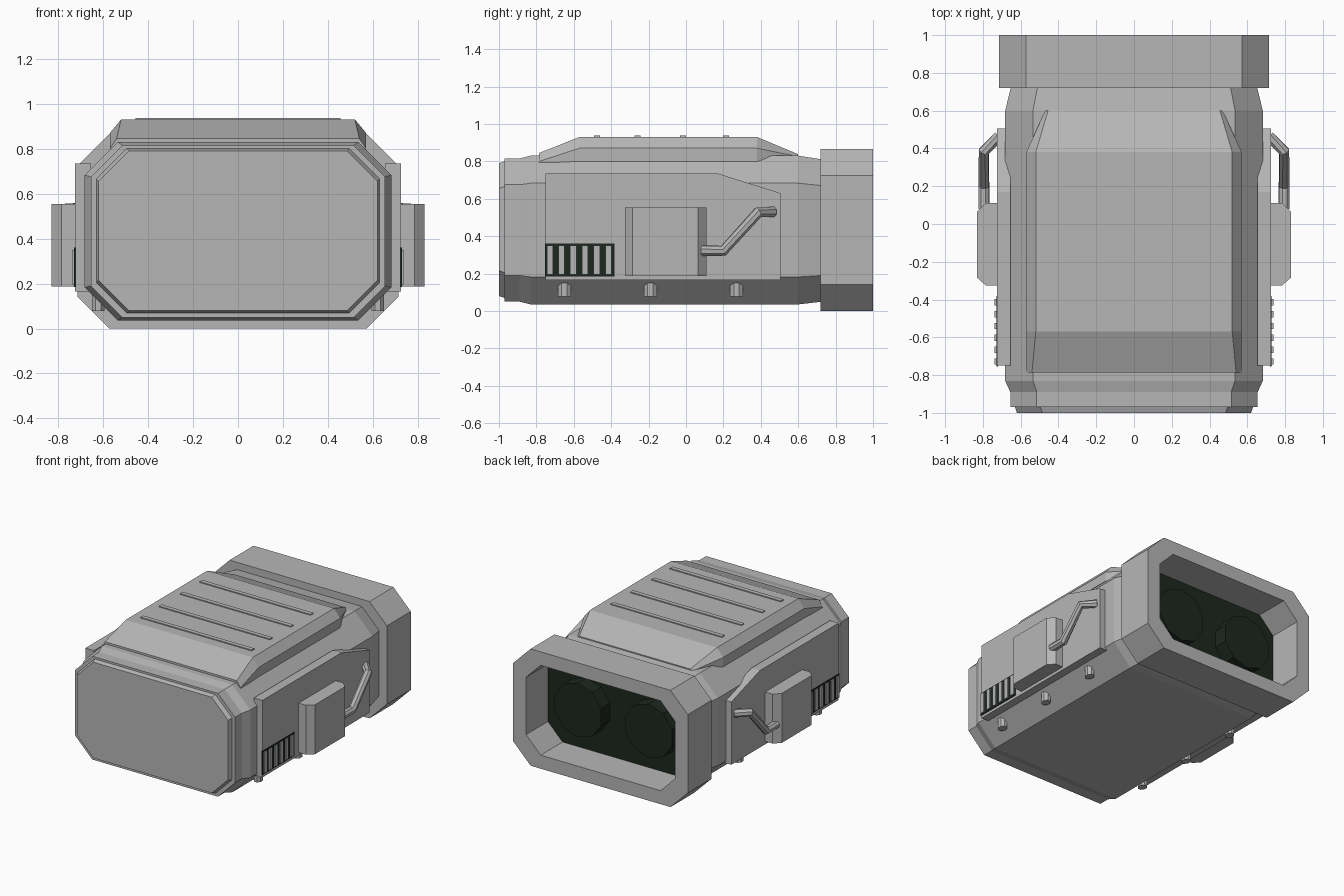
import bpy, bmesh, math
from mathutils import Vector

if "Cube" in bpy.data.objects:
    bpy.data.objects.remove(bpy.data.objects["Cube"])


def material(name, rgb):
    m = bpy.data.materials.new(name)
    m.diffuse_color = (*rgb, 1)
    m.use_nodes = True
    m.node_tree.nodes["Principled BSDF"].inputs["Base Color"].default_value = m.diffuse_color
    return m


GREY = material("hull grey", (0.47, 0.47, 0.47))
DARK = material("dark green", (0.012, 0.021, 0.013))


def finish(name, bm, mat):
    bmesh.ops.recalc_face_normals(bm, faces=bm.faces)
    me = bpy.data.meshes.new(name)
    bm.to_mesh(me)
    bm.free()
    me.materials.append(mat)
    ob = bpy.data.objects.new(name, me)
    bpy.context.collection.objects.link(ob)
    return ob


def loft(name, rings, mat=GREY):
    """Skin a list of equal-length point rings and cap both ends."""
    bm = bmesh.new()
    loops = [[bm.verts.new(p) for p in ring] for ring in rings]
    n = len(loops[0])
    for a, b in zip(loops, loops[1:]):
        for i in range(n):
            j = (i + 1) % n
            bm.faces.new((a[i], a[j], b[j], b[i]))
    bm.faces.new(loops[0])
    bm.faces.new(loops[-1])
    return finish(name, bm, mat)


def octagon(y, w, z0, z1, c):
    """Rectangle with cut corners in the x-z plane."""
    return [(w, y, z0 + c), (w, y, z1 - c), (w - c, y, z1), (c - w, y, z1),
            (-w, y, z1 - c), (-w, y, z0 + c), (c - w, y, z0), (w - c, y, z0)]


def box(name, x0, x1, y0, y1, z0, z1, mat=GREY):
    ring = [(x0, y0), (x1, y0), (x1, y1), (x0, y1)]
    return loft(name, [[(x, y, z) for x, y in ring] for z in (z0, z1)], mat)


def tube(name, path, r, sides=8):
    """Faceted rod with mitred joints along a path."""
    pts = [Vector(p) for p in path]
    rings = []
    for i, p in enumerate(pts):
        before = (p - pts[i - 1]).normalized() if i else None
        after = (pts[i + 1] - p).normalized() if i < len(pts) - 1 else None
        t = ((before or after) + (after or before)).normalized()
        u = t.cross(Vector((1, 0, 0.3))).normalized()
        v = t.cross(u)
        rings.append([p + r * (math.cos(a) * u + math.sin(a) * v)
                      for a in (2 * math.pi * k / sides for k in range(sides))])
    return loft(name, rings)


def mirrored(ob):
    m = ob.modifiers.new("mirror", "MIRROR")
    m.use_axis = (True, False, False)
    return ob


# main hull with stepped front plate
loft("hull", [octagon(*s) for s in (
    (-1.0, 0.62, 0.08, 0.79, 0.135), (-0.97, 0.63, 0.07, 0.80, 0.135),
    (-0.97, 0.655, 0.05, 0.815, 0.14), (-0.89, 0.655, 0.05, 0.815, 0.14),
    (-0.83, 0.682, 0.035, 0.83, 0.147), (0.60, 0.682, 0.035, 0.83, 0.147),
    (0.73, 0.65, 0.05, 0.81, 0.14))])

# rear collar with deep recess, dark back panel and two nozzles
loft("rear_collar", [octagon(*s) for s in (
    (0.72, 0.715, 0.0, 0.865, 0.142), (1.0, 0.715, 0.0, 0.865, 0.142),
    (1.0, 0.61, 0.10, 0.765, 0.12), (0.74, 0.61, 0.10, 0.765, 0.12))])
loft("recess_panel", [octagon(y, 0.609, 0.101, 0.764, 0.12)
                      for y in (0.738, 0.746)], DARK)
mirrored(loft("nozzle", [
    [(0.29 + r * math.cos(a), y, 0.43 + r * math.sin(a))
     for a in (math.pi * (k + 0.5) / 5 for k in range(10))]
    for y, r in ((0.74, 0.2), (0.85, 0.2))], DARK))


# raised roof hatch: vertical sides, chamfered edges, sloped ends
def hatch_ring(y, w, z_low, z_side, w_top, z_top):
    half = [(w, z_low), (w, z_side), (w_top, z_top)]
    return [(x, y, z) for x, z in half] + [(-x, y, z) for x, z in half[::-1]]


loft("roof_hatch", [hatch_ring(*s) for s in (
    (-0.785, 0.57, 0.79, 0.80, 0.54, 0.845), (-0.57, 0.57, 0.80, 0.87, 0.52, 0.93),
    (0.38, 0.57, 0.80, 0.87, 0.52, 0.93), (0.60, 0.47, 0.82, 0.825, 0.455, 0.838))])
for i, y in enumerate((-0.475, -0.26, -0.015, 0.215)):
    box(f"roof_rib_{i + 1}", -0.455, 0.455, y - 0.016, y + 0.016, 0.92, 0.937)

# side panel with sloped rear top edge
outline = [(-0.75, 0.165), (0.505, 0.165), (0.505, 0.63), (0.17, 0.735), (-0.75, 0.735)]
mirrored(loft("side_panel", [[(x, y, z) for y, z in outline] for x in (0.655, 0.725)]))

# side equipment box with bevelled ends
plan = [(0.70, -0.325), (0.785, -0.325), (0.83, -0.285),
        (0.83, 0.065), (0.785, 0.11), (0.70, 0.11)]
mirrored(loft("side_box", [[(x, y, z) for x, y in plan] for z in (0.187, 0.553)]))

# vent: dark plate with grey bars
mirrored(box("vent_plate", 0.72, 0.729, -0.755, -0.382, 0.185, 0.36, DARK))
for i in range(6):
    y = -0.728 + i * 0.0627
    mirrored(box(f"vent_bar_{i + 1}", 0.72, 0.738, y - 0.0165, y + 0.0165, 0.196, 0.35))

# bent handle rod
mirrored(tube("side_handle", [(0.795, 0.08, 0.322), (0.795, 0.20, 0.322),
                              (0.795, 0.385, 0.527), (0.715, 0.465, 0.53)], 0.03))

# pegs below the side panels
for i, y in enumerate((-0.65, -0.19, 0.27)):
    mirrored(loft(f"peg_{i + 1}", [
        [(0.622 + 0.03 * math.cos(a), y + 0.038 * math.sin(a), z)
         for a in (math.pi * (k + 0.5) / 4 for k in range(8))]
        for z in (0.078, 0.18)]))
